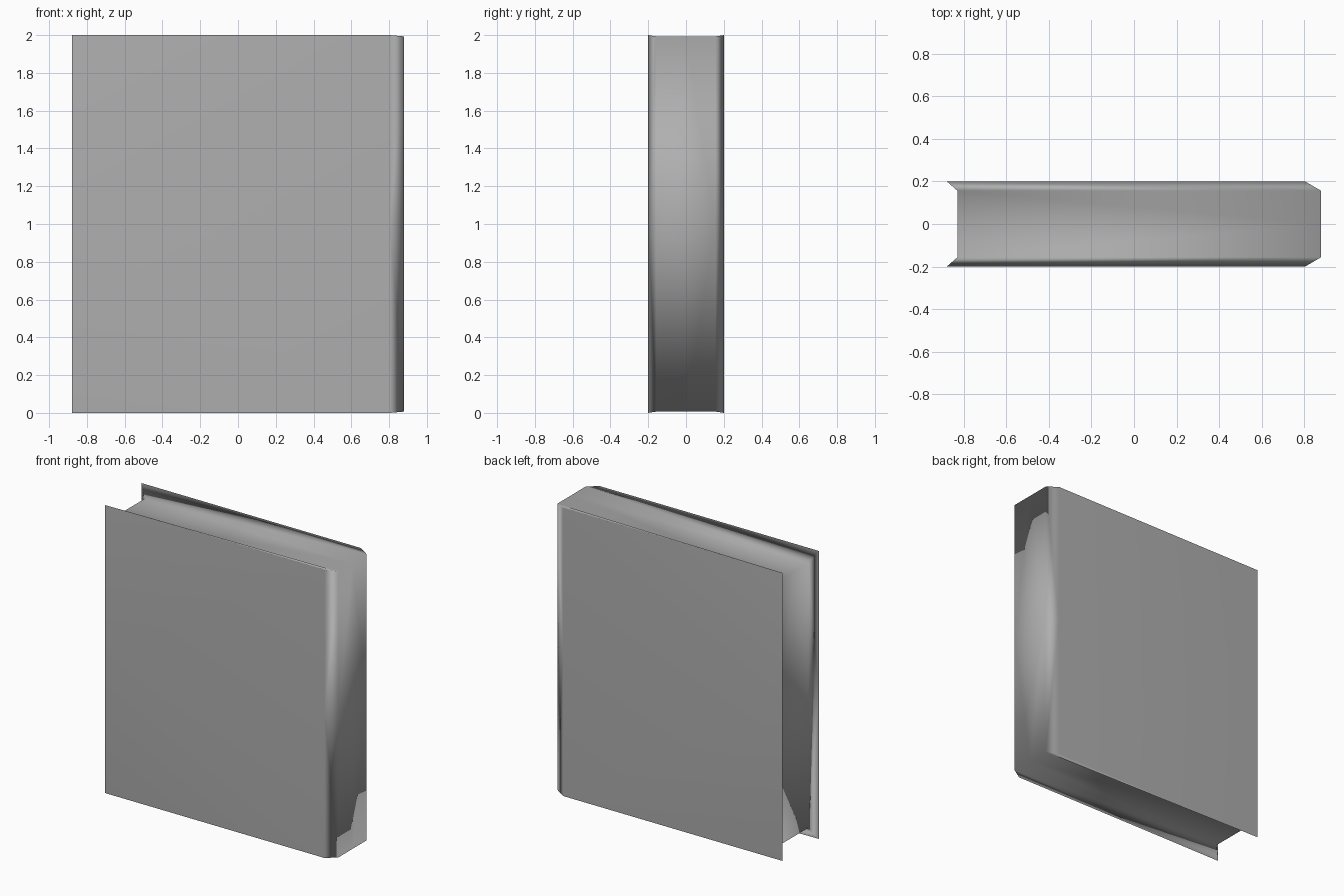
import bpy, bmesh, math

cube = bpy.data.objects.get("Cube")
if cube:
    bpy.data.objects.remove(cube, do_unlink=True)

# Single plain grey
colour = (0.43, 0.43, 0.43, 1)
grey = bpy.data.materials.new("plain_grey")
grey.use_nodes = True
grey.diffuse_color = colour
grey.node_tree.nodes["Principled BSDF"].inputs["Base Color"].default_value = colour

# One quarter of the book: upper half of the front side
cover_left, cover_right, cover_y = -0.88, 0.805, -0.2
spine_x, page_x, inner_y = 0.88, -0.83, -0.156
spine_top, page_top = 0.993, 0.92

bm = bmesh.new()


def column(x, y, top):
    """Vertical edge from mid height up to the given top."""
    return bm.verts.new((x, y, 0)), bm.verts.new((x, y, top))


cover_l0, cover_l = column(cover_left, cover_y, 1)
cover_r0, cover_r = column(cover_right, cover_y, 1)
spine_0, spine = column(spine_x, inner_y, spine_top)
spine_mid0, spine_mid = column(spine_x, 0, spine_top)
page_0, page = column(page_x, inner_y, page_top)
page_mid0, page_mid = column(page_x, 0, page_top)

for corners in (
    (cover_l0, cover_r0, cover_r, cover_l),      # cover board
    (cover_r0, spine_0, spine, cover_r),         # bevelled hinge
    (spine_0, spine_mid0, spine_mid, spine),     # spine
    (cover_l, cover_r, spine),                   # cover lip by the spine
    (cover_l, spine, page),                      # slope down to the pages
    (page, spine, spine_mid, page_mid),          # page tops
    (page_0, page, page_mid, page_mid0),         # fore edge
    (cover_l0, cover_l, page, page_0),           # slope in to the fore edge
):
    bm.faces.new(corners).smooth = True

# Soft bevels, crisp board edges, page edges and inner corner
for edge in bm.edges:
    edge.smooth = edge.calc_face_angle(0) < math.radians(75)
bm.edges.get((cover_l, page)).smooth = False

mesh = bpy.data.meshes.new("book")
bm.to_mesh(mesh)
bm.free()
mesh.materials.append(grey)
book = bpy.data.objects.new("book", mesh)
book.location.z = 1
bpy.context.collection.objects.link(book)

# Mirror to the back cover and the lower half
mirror = book.modifiers.new("mirror", "MIRROR")
mirror.use_axis = (False, True, True)
normals = book.modifiers.new("weighted_normals", "WEIGHTED_NORMAL")
normals.keep_sharp = True
